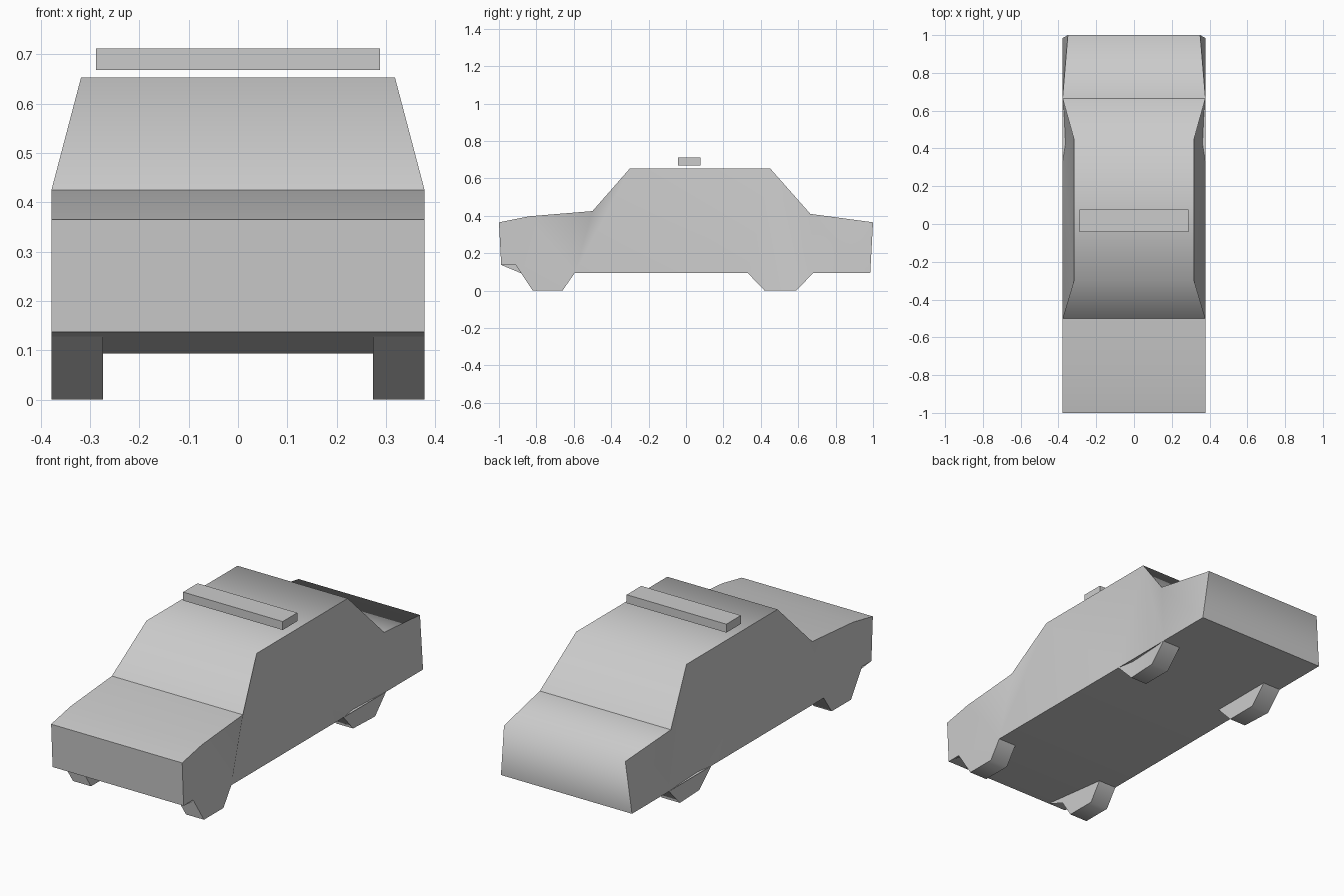
import bpy, bmesh

if "Cube" in bpy.data.objects:
    bpy.data.objects.remove(bpy.data.objects["Cube"])

grey = bpy.data.materials.new("light grey")
grey.diffuse_color = (0.6, 0.6, 0.6, 1)
grey.use_nodes = True
grey.node_tree.nodes["Principled BSDF"].inputs["Base Color"].default_value = grey.diffuse_color

# Side outline of the car as (y, z, half width), from nose over the roof and back underneath
OUTLINE = [
    (-1.0, .365, .378), (-.84, .397, .378), (-.5, .425, .378),             # 0-2 hood
    (-.3, .653, .318), (.45, .653, .318),                                  # 3-4 roof
    (.665, .41, .378), (1.0, .365, .35), (.985, .094, .378),               # 5-7 tail
    (.68, .094, .378), (.59, 0, .378), (.42, 0, .37), (.33, .094, .378),   # 8-11 rear wheel
    (-.595, .094, .378), (-.66, 0, .378), (-.82, 0, .378),                 # 12-14 front wheel
    (-.91, .137, .378), (-.988, .137, .378),                               # 15-16 front lip
]
# Side panel facets, which lean in from the sills to the roof
SIDE = [(0, 1, 2, 12, 13, 14, 15, 16), (2, 3, 12), (3, 11, 12), (3, 4, 11),
        (4, 10, 11), (4, 9, 10), (4, 8, 9), (4, 5, 8), (5, 7, 8), (5, 6, 7)]
INNER = .274                                                               # inner wheel face
WHEELS = [(8, 9, 10, 11), (12, 13, 14, 15, 16)]


def finish(bm, name):
    bmesh.ops.recalc_face_normals(bm, faces=bm.faces)
    me = bpy.data.meshes.new(name)
    bm.to_mesh(me)
    bm.free()
    me.materials.append(grey)
    ob = bpy.data.objects.new(name, me)
    bpy.context.collection.objects.link(ob)
    return ob


def smooth_groups(bm, group):
    """Smooth shading inside each panel, sharp edges between panels."""
    for f in bm.faces:
        f.smooth = True
    for e in bm.edges:
        e.smooth = len({group[f] for f in e.link_faces}) == 1 and len(e.link_faces) == 2


# Body shell
bm = bmesh.new()
group = {}
rows = {s: [bm.verts.new((s * w, y, z)) for y, z, w in OUTLINE] for s in (-1, 1)}
for s in (-1, 1):
    for ids in SIDE:
        group[bm.faces.new([rows[s][i] for i in ids])] = "side%d" % s
PANELS = {"hood": [(0, 1), (1, 2)], "cabin": [(2, 3), (3, 4), (4, 5)],
          "tail": [(5, 6), (6, 7)], "nose": [(16, 0)],
          "floor": [(7, 8), (8, 11), (11, 12), (12, 16)]}
for panel, spans in PANELS.items():
    for a, b in spans:
        quad = (rows[-1][a], rows[-1][b], rows[1][b], rows[1][a])
        group[bm.faces.new(quad)] = panel
smooth_groups(bm, group)
finish(bm, "car_body")

# Wheel blocks, flush with the body sides
for ids, end in zip(WHEELS, ("rear", "front")):
    for s, side in ((-1, "left"), (1, "right")):
        bm = bmesh.new()
        group = {}
        pts = [OUTLINE[i] for i in ids]
        outer = [bm.verts.new((s * w, y, z)) for y, z, w in pts]
        inner = [bm.verts.new((s * INNER, y, z)) for y, z, w in pts]
        group[bm.faces.new(inner)] = "inner"
        for i in range(len(ids) - 1):
            quad = (outer[i], outer[i + 1], inner[i + 1], inner[i])
            group[bm.faces.new(quad)] = "tread"
        smooth_groups(bm, group)
        # Wind the open block so that its tread faces away from the wheel
        ob = finish(bm, f"{end}_{side}_wheel")
        if sum(p.normal.z * p.area for p in ob.data.polygons) > 0:
            ob.data.flip_normals()

# Roof light bar
bm = bmesh.new()
bmesh.ops.create_cube(bm, size=1)
for v in bm.verts:
    v.co = (v.co.x * .575, v.co.y * .12 + .018, v.co.z * .044 + .69)
finish(bm, "roof_light_bar")
